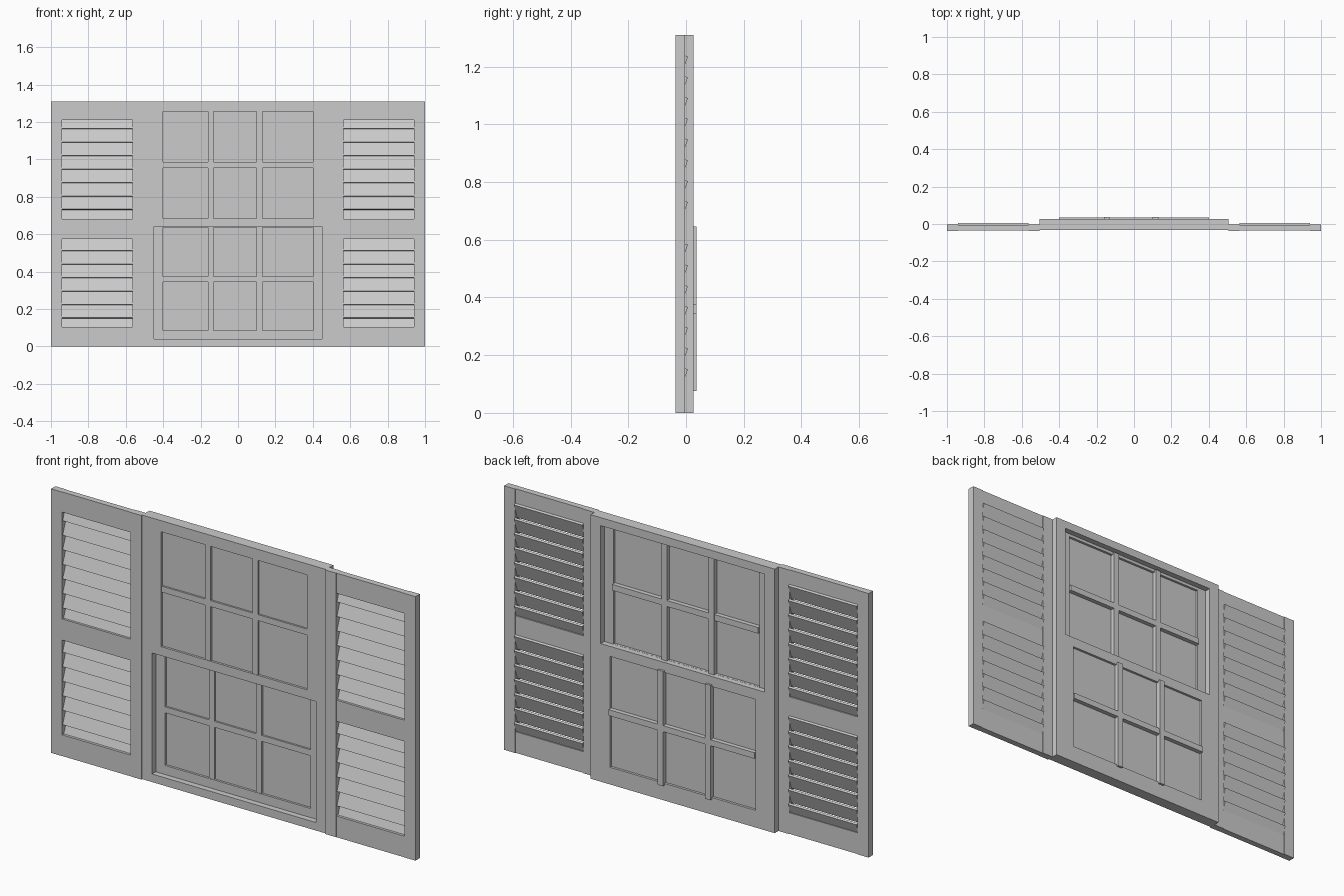
import bpy
import bmesh
import math
from mathutils import Matrix, Vector

cube = bpy.data.objects.get("Cube")
if cube:
    bpy.data.objects.remove(cube, do_unlink=True)

GREY = 0.6
paint = bpy.data.materials.new("plain_grey")
paint.use_nodes = True
paint.diffuse_color = (GREY, GREY, GREY, 1)
for node in paint.node_tree.nodes:
    if node.type == 'BSDF_PRINCIPLED':
        node.inputs["Base Color"].default_value = (GREY, GREY, GREY, 1)


def add_box(bm, x, y, z, tilt=0):
    """Add a box from (min, max) ranges, tilted about its own x axis."""
    spans = (x, y, z)
    centre = Vector([(a + b) / 2 for a, b in spans])
    size = [b - a for a, b in spans]
    bmesh.ops.create_cube(bm, size=1, matrix=Matrix.Translation(centre)
                          @ Matrix.Rotation(tilt, 4, 'X')
                          @ Matrix.Diagonal((*size, 1)))


def make(name, boxes):
    bm = bmesh.new()
    for box in boxes:
        add_box(bm, *box)
    mesh = bpy.data.meshes.new(name)
    bm.to_mesh(mesh)
    bm.free()
    mesh.materials.append(paint)
    obj = bpy.data.objects.new(name, mesh)
    bpy.context.collection.objects.link(obj)
    return obj


def ring(x, z, inner_x, inner_z, y):
    """Two full-height stiles with a rail at the top and the bottom."""
    return [((x[0], inner_x[0]), y, z),
            ((inner_x[1], x[1]), y, z),
            (inner_x, y, (z[0], inner_z[0])),
            (inner_x, y, (inner_z[1], z[1]))]


HEIGHT = 1.31
SASH_X = (-0.45, 0.45)
PANE_X = (-0.4, 0.4)

# Outer window frame
make("window_frame", ring((-0.505, 0.505), (0, HEIGHT), SASH_X, (0.04, 1.27),
                          (-0.031, 0.026)))


# Sashes: rim, glass and the glazing bars that stand proud at the back
def sash(name, front, back, z, pane_z):
    make(name + "_sash", ring(SASH_X, z, PANE_X, pane_z, (front, back)))
    middle = (front + back) / 2
    make(name + "_glass", [(PANE_X, (middle - 0.003, middle + 0.002), pane_z)])
    depth = (front + 0.002, back + 0.011)
    bar_z = (pane_z[0] - 0.01, pane_z[1] + 0.01)
    bars = [((x - 0.015, x + 0.015), depth, bar_z) for x in (-0.145, 0.115)]
    mid_z = sum(pane_z) / 2
    bars.append((PANE_X, (depth[0], depth[1] - 0.001), (mid_z - 0.015, mid_z + 0.015)))
    make(name + "_glazing_bars", bars)


sash("upper", -0.031, -0.003, (0.64, 1.27), (0.685, 1.255))
sash("lower", -0.002, 0.026, (0.04, 0.685), (0.085, 0.635))


# Shutters: stiles, slightly thinner rails and tilted louvers
def shutter(name, left):
    right = left + 0.495
    gap = (left + 0.06, left + 0.435)
    stile_y, rail_y = (-0.037, -0.003), (-0.036, -0.006)
    make(name + "_stiles", [((left, gap[0]), stile_y, (0, HEIGHT)),
                            ((gap[1], right), stile_y, (0, HEIGHT))])
    make(name + "_rails", [(gap, rail_y, z)
                           for z in ((0, 0.105), (0.575, 0.68), (1.21, HEIGHT))])
    louvers = []
    for top, count in ((1.2, 8), (0.548, 7)):
        for i in range(count):
            z = top - i * 0.072
            louvers.append((gap, (-0.0185, -0.0065), (z - 0.039, z + 0.039),
                            -math.radians(20)))
    make(name + "_louvers", louvers)


shutter("right_shutter", -1)
shutter("left_shutter", 0.505)
